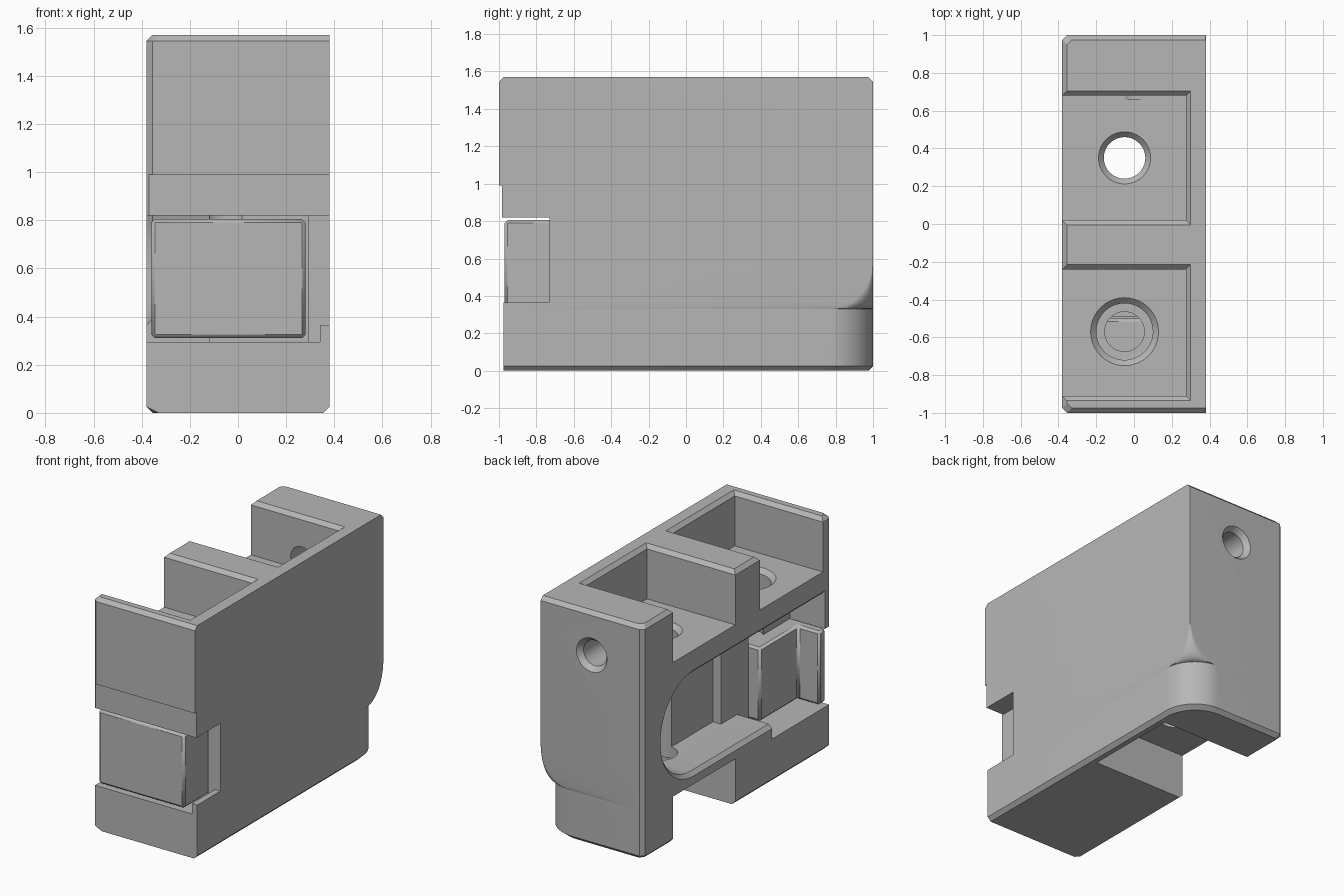
import bpy, bmesh
from math import sin, cos, pi

cube = bpy.data.objects.get("Cube")
if cube:
    bpy.data.objects.remove(cube, do_unlink=True)

grey = bpy.data.materials.new("light grey")
grey.use_nodes = True
COL = (0.47, 0.47, 0.47, 1)
grey.diffuse_color = COL
grey.node_tree.nodes["Principled BSDF"].inputs["Base Color"].default_value = COL


def loft(name, sections):
    """Closed solid through rings with equal point counts."""
    bm = bmesh.new()
    rings = [[bm.verts.new(p) for p in s] for s in sections]
    n = len(rings[0])
    for a, b in zip(rings, rings[1:]):
        for i in range(n):
            j = (i + 1) % n
            bm.faces.new((a[i], a[j], b[j], b[i]))
    bm.faces.new(rings[0])
    bm.faces.new(rings[-1])
    bmesh.ops.recalc_face_normals(bm, faces=bm.faces)
    me = bpy.data.meshes.new(name)
    bm.to_mesh(me)
    bm.free()
    ob = bpy.data.objects.new(name, me)
    bpy.context.collection.objects.link(ob)
    me.materials.append(grey)
    return ob


def rect(x0, x1, y0, y1, z, g=0):
    return [(x0 - g, y0 - g, z), (x1 + g, y0 - g, z), (x1 + g, y1 + g, z), (x0 - g, y1 + g, z)]


def box(x0, x1, y0, y1, z0, z1):
    return loft("box_cutter", [rect(x0, x1, y0, y1, z) for z in (z0, z1)])


def bore(profile, place, n=40):
    """Round cutter from (radius, distance) pairs."""
    return loft("bore_cutter", [[place(r * cos(2 * pi * i / n), r * sin(2 * pi * i / n), d)
                                 for i in range(n)] for r, d in profile])


def cut(target, cutter):
    mod = target.modifiers.new("cut", 'BOOLEAN')
    mod.operation = 'DIFFERENCE'
    mod.solver = 'EXACT'
    mod.object = cutter
    bpy.context.view_layer.objects.active = target
    bpy.ops.object.modifier_apply(modifier=mod.name)
    bpy.data.objects.remove(cutter, do_unlink=True)


# Housing: lower back corner is rounded and blends up into a sharp edge
X, H, C = 0.38, 1.57, 0.025
R = 0.23


def ring(z, inset, r, side=0):
    y, xl, xr = 1 - inset, -X + inset, X - side
    arc = [(xr - r + r * cos(t * pi / 24), y - r + r * sin(t * pi / 24), z) for t in range(13)]
    return ([(xl + C, -y, z), (xr, -y, z)] + arc
            + [(xl + C, y, z), (xl, y - C, z), (xl, -y + C, z)])


rings = [ring(0, C, R, C), ring(C, 0, R)]
for k in range(11):
    t = k * pi / 20
    rings.append(ring(0.6 - 0.27 * cos(t), 0, max(R * (1 - sin(t)), 0.002)))
rings += [ring(H - C, 0, 0.002), ring(H, C, 0.002)]
housing = loft("housing", rings)

# Two top pockets open on the right side, with chamfered rims
for y0, y1 in ((0.02, 0.68), (-0.91, -0.24)):
    cut(housing, loft("pocket_cutter", [
        rect(-0.6, 0.275, y0, y1, 1.21),
        rect(-0.6, 0.275, y0, y1, H - C),
        rect(-0.6, 0.275, y0, y1, H + C, 2 * C)]))

# Oblong side recess, stepped deeper toward the back


def oblong(x, y_end, g=0):
    zc, yc, r = 0.72, 0.46, 0.33 + g
    arc = [(x, yc + r * cos(a), zc + r * sin(a)) for a in [pi / 2 - pi * i / 24 for i in range(25)]]
    return arc + [(x, y_end, zc - r), (x, y_end, zc + r)]


cut(housing, loft("recess_cutter", [oblong(-X - C, -0.93, 2 * C),
                                    oblong(-X + C, -0.93), oblong(-0.12, -0.93)]))
cut(housing, loft("recess_cutter", [oblong(-0.2, -0.2), oblong(-0.06, -0.2)]))

# Front slot for the slider, its side openings, and the stepped front face
cut(housing, box(-0.6, 0.34, -1.2, -0.73, 0.295, 0.82))
cut(housing, box(0.3, 0.6, -1.2, -0.73, 0.365, 0.82))
cut(housing, box(-0.6, 0.29, -1.1, -0.49, 0.295, 0.82))
cut(housing, box(-0.6, -0.12, -1.1, -0.37, 0.295, 0.7))
cut(housing, box(-0.6, 0.6, -1.2, -0.985, 0.6, 0.99))
cut(housing, box(-0.6, 0.6, -1.2, -0.975, -0.1, 0.5))

# Gap under the body, open on the right side
cut(housing, box(-0.6, 0.32, 0.02, 0.68, -0.2, 0.31))

# Vertical bores and the back hole
cut(housing, bore([(0.11, -0.1), (0.11, 1.18), (0.14, 1.212)],
                  lambda u, v, d: (-0.05 + u, 0.35 + v, d)))
cut(housing, bore([(0.105, 0.7), (0.105, 1.08), (0.15, 1.081), (0.15, 1.18), (0.182, 1.212)],
                  lambda u, v, d: (-0.05 + u, -0.57 + v, d)))
cut(housing, bore([(0.085, 0.66), (0.085, 0.965), (0.115, 1.002)],
                  lambda u, v, d: (u, d, 1.28 + v)))

# Slider with a wider front head
outline = [(-0.36, -0.97), (0.28, -0.97), (0.28, -0.5), (-0.2, -0.5), (-0.2, -0.9), (-0.36, -0.9)]
slider = loft("slider", [[(x, y, z) for x, y in outline] for z in (0.31, 0.805)])
bev = slider.modifiers.new("bevel", 'BEVEL')
bev.width = 0.015
bev.segments = 1

for ob in (housing, slider):
    bpy.ops.object.select_all(action='DESELECT')
    ob.select_set(True)
    bpy.context.view_layer.objects.active = ob
    bpy.ops.object.shade_smooth_by_angle(angle=pi / 7)
